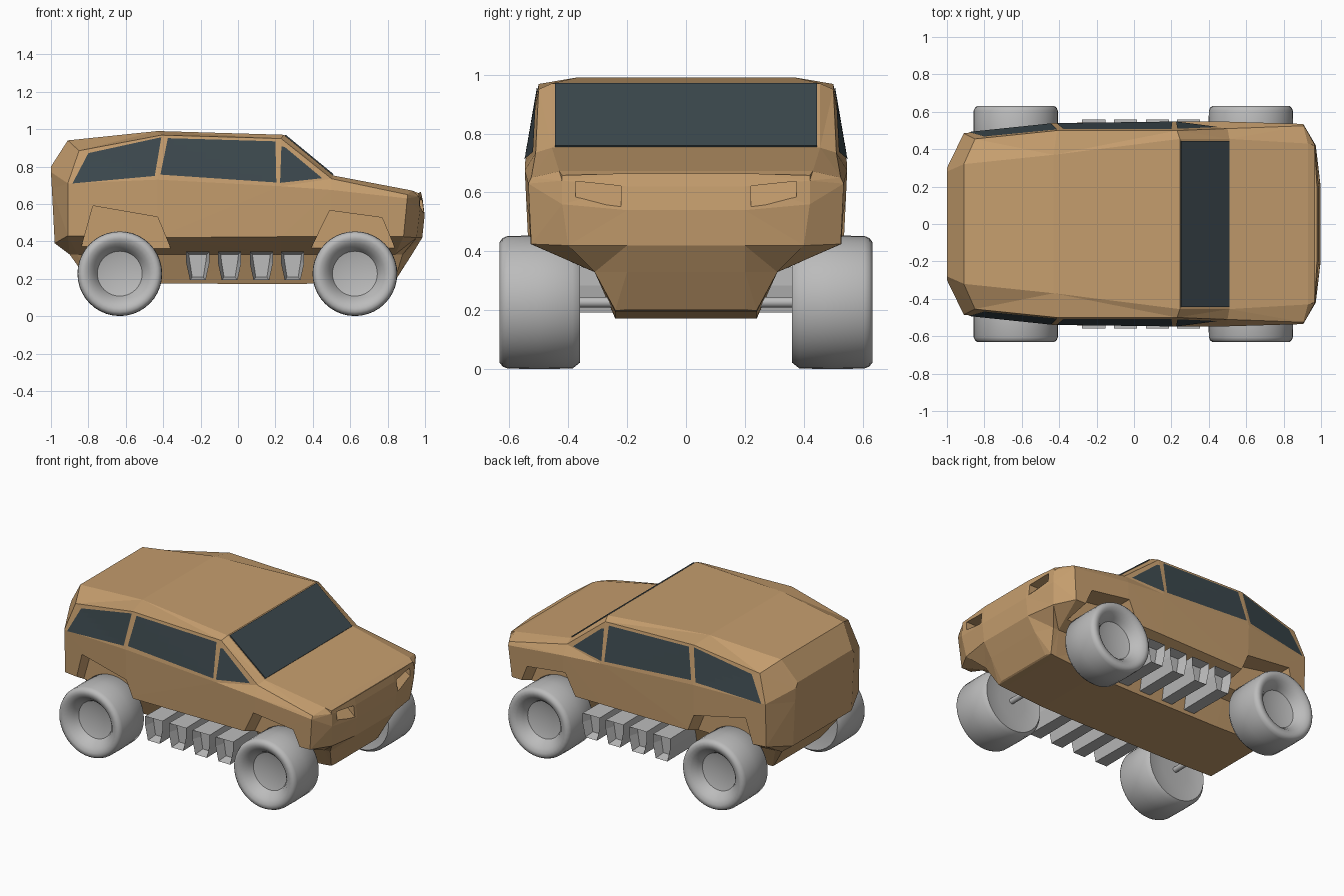
import bpy, bmesh, math
from mathutils import Vector
from mathutils.bvhtree import BVHTree

if "Cube" in bpy.data.objects:
    bpy.data.objects.remove(bpy.data.objects["Cube"])


def material(name, rgb):
    m = bpy.data.materials.new(name)
    m.diffuse_color = (*rgb, 1)
    m.use_nodes = True
    m.node_tree.nodes["Principled BSDF"].inputs["Base Color"].default_value = m.diffuse_color
    return m


TAN = material("tan paint", (0.56, 0.34, 0.155))
GLASS = material("dark glass", (0.045, 0.065, 0.075))
GREY = material("grey metal", (0.50, 0.50, 0.50))


def finish(bm, name, mat, smooth=None, normals=True):
    if normals:
        bmesh.ops.recalc_face_normals(bm, faces=bm.faces)
    me = bpy.data.meshes.new(name)
    bm.to_mesh(me)
    bm.free()
    ob = bpy.data.objects.new(name, me)
    bpy.context.collection.objects.link(ob)
    me.materials.append(mat)
    if smooth:
        bpy.ops.object.select_all(action='DESELECT')
        ob.select_set(True)
        bpy.context.view_layer.objects.active = ob
        bpy.ops.object.shade_smooth_by_angle(angle=math.radians(smooth))
    return ob


def prism(bm, near, far):
    """Solid between two matching outlines; returns the near cap."""
    a = [bm.verts.new(p) for p in near]
    b = [bm.verts.new(p) for p in far]
    n = len(a)
    cap = bm.faces.new(a)
    bm.faces.new(b[::-1])
    for i in range(n):
        bm.faces.new((a[i], b[i], b[(i + 1) % n], a[(i + 1) % n]))
    return cap


# Body sections from tail to nose: roof edge, gutter, belt, sill
sections = [
    ((-1, .28, .80), (-1, .30, .77), (-.995, .30, .68), (-.98, .30, .39)),
    ((-.91, .32, .94), (-.85, .455, .885), (-.91, .485, .71), (-.91, .475, .43)),
    ((-.43, .37, .99), (-.41, .50, .968), (-.43, .54, .73), (-.43, .53, .42)),
    ((.245, .455, .97), (.23, .50, .95), (.23, .547, .695), (.23, .535, .425)),
    ((.51, .455, .752), (.50, .51, .735), (.50, .547, .675), (.50, .535, .425)),
    ((.93, .43, .672), (.905, .525, .65), (.905, .535, .63), (.885, .525, .425)),
    ((.965, .42, .658), (.968, .42, .64), (.972, .42, .56), (.955, .40, .42)),
    ((.978, .20, .665), (.988, .20, .62), (.998, .20, .54), (.985, .20, .42)),
]
# Undercut and floor x positions, floor height
under = [(-.90, -.80, .19), (-.86, -.79, .185), (-.43, -.43, .175), (.23, .23, .172),
         (.50, .50, .175), (.84, .80, .195), (.88, .84, .20), (.93, .85, .205)]

bm = bmesh.new()
rings = []
for sec, (ux, fx, fz) in zip(sections, under):
    w = sec[3][1]
    half = list(sec) + [(ux, min(.31, w), .33), (fx, min(.24, w), fz)]
    ring = half + [(x, -y, z) for x, y, z in reversed(half)]
    rings.append([bm.verts.new(p) for p in ring])
for r, q in zip(rings, rings[1:]):
    for i in range(12):
        j = (i + 1) % 12
        bm.faces.new((r[i], r[j], q[j], q[i]))
for r in (rings[0], rings[-1]):
    for i in range(5):
        bm.faces.new((r[i], r[i + 1], r[10 - i], r[11 - i]))
bmesh.ops.recalc_face_normals(bm, faces=bm.faces)
bmesh.ops.triangulate(bm, faces=bm.faces)
shell = BVHTree.FromBMesh(bm)
body = finish(bm, "car_body", TAN)

# Wheel arches and headlight pockets cut from the body
arches = [[(-.86, .29), (-.775, .59), (-.43, .53), (-.33, .29)],
          [(.355, .29), (.49, .565), (.77, .527), (.87, .29)]]
bm = bmesh.new()
for s in (1, -1):
    for arch in arches:
        prism(bm, [(x, s * .39, z) for x, z in arch], [(x, s * .7, z) for x, z in arch])
    prism(bm, [(1.03, s * .22, .52), (.915, s * .22, .622), (1.03, s * .22, .622)],
          [(1.03, s * .375, .545), (.90, s * .375, .638), (1.03, s * .375, .638)])
cutter = finish(bm, "arch_and_lamp_cutter", TAN)
cutter.hide_render = True
mod = body.modifiers.new("cuts", 'BOOLEAN')
mod.operation, mod.solver, mod.object = 'DIFFERENCE', 'EXACT', cutter
bpy.context.view_layer.objects.active = body
bpy.ops.object.modifier_apply(modifier=mod.name)
bpy.data.objects.remove(cutter)

# Side windows: grids projected onto the body shell
windows = {
    "rear_side_window": [(-.885, .71), (-.445, .75), (-.41, .957), (-.80, .872)],
    "door_window": [(-.415, .757), (.205, .715), (.20, .935), (-.375, .952)],
    "quarter_window": [(.225, .713), (.45, .738), (.25, .905), (.232, .908)],
}
NU, NV = 16, 6
for name, corners in windows.items():
    a, b, c, d = [Vector((x, 0, z)) for x, z in corners]
    for s in (1, -1):
        bm = bmesh.new()
        grid = []
        for v in range(NV + 1):
            row = []
            for u in range(NU + 1):
                p = a.lerp(b, u / NU).lerp(d.lerp(c, u / NU), v / NV)
                hit, n, _, _ = shell.ray_cast(Vector((p.x, 2 * s, p.z)), Vector((0, -s, 0)))
                row.append(bm.verts.new(hit + Vector((0, .004 * s, 0))))
            grid.append(row)
        for v in range(NV):
            for u in range(NU):
                q = (grid[v][u], grid[v][u + 1], grid[v + 1][u + 1], grid[v + 1][u])
                bm.faces.new(q if s < 0 else q[::-1])
        finish(bm, name, GLASS, normals=False)

# Windscreen plate
bm = bmesh.new()
top, low = Vector((.25, 0, .966)), Vector((.507, 0, .7545))
out = Vector((.004, 0, .005))
pts = [low + out + Vector((0, -.445, 0)), low + out + Vector((0, .445, 0)),
       top + out + Vector((0, .445, 0)), top + out + Vector((0, -.445, 0))]
prism(bm, pts, [p - out * 1.2 for p in pts])
finish(bm, "windscreen", GLASS)

# Wheels: lathed profile (radius, distance from car centre) with dished outer face
profile = [(0, .375), (.10, .375), (.17, .368), (.205, .36), (.225, .385), (.2265, .5),
           (.225, .605), (.218, .622), (.205, .632), (.185, .632), (.16, .618),
           (.135, .59), (.12, .562), (.08, .552), (0, .548)]
SEG = 40
for label, wx in (("rear", -.632), ("front", .625)):
    for s in (1, -1):
        bm = bmesh.new()
        vs = [bm.verts.new((wx + r, s * y, .2275)) for r, y in profile]
        es = [bm.edges.new(e) for e in zip(vs, vs[1:])]
        bmesh.ops.spin(bm, geom=vs + es, cent=(wx, 0, .2275), axis=(0, 1, 0),
                       angle=2 * math.pi, steps=SEG, use_duplicate=False)
        bmesh.ops.remove_doubles(bm, verts=bm.verts, dist=.0005)
        finish(bm, label + "_wheel", GREY, smooth=40)
    # Axle
    bm = bmesh.new()
    ring = [(wx + .018 * math.cos(t * math.pi / 5), .2275 + .018 * math.sin(t * math.pi / 5))
            for t in range(10)]
    prism(bm, [(x, -.38, z) for x, z in ring], [(x, .38, z) for x, z in ring])
    finish(bm, label + "_axle", GREY, smooth=40)

# Side exhausts: tapered boxes with hollow mouths
shape = [(-.062, .345), (.062, .345), (.062, .285), (.042, .193), (-.042, .193), (-.062, .285)]
for s in (1, -1):
    bm = bmesh.new()
    for ex in (-.215, -.045, .125, .292):
        cap = prism(bm, [(ex + x, s * .558, z) for x, z in shape],
                    [(ex + x * .9, s * .22, z) for x, z in shape])
        bmesh.ops.recalc_face_normals(bm, faces=bm.faces)
        bmesh.ops.inset_individual(bm, faces=[cap], thickness=.02)
        for v in cap.verts:
            v.co.y -= s * .06
    finish(bm, "side_exhausts", GREY, normals=False)
